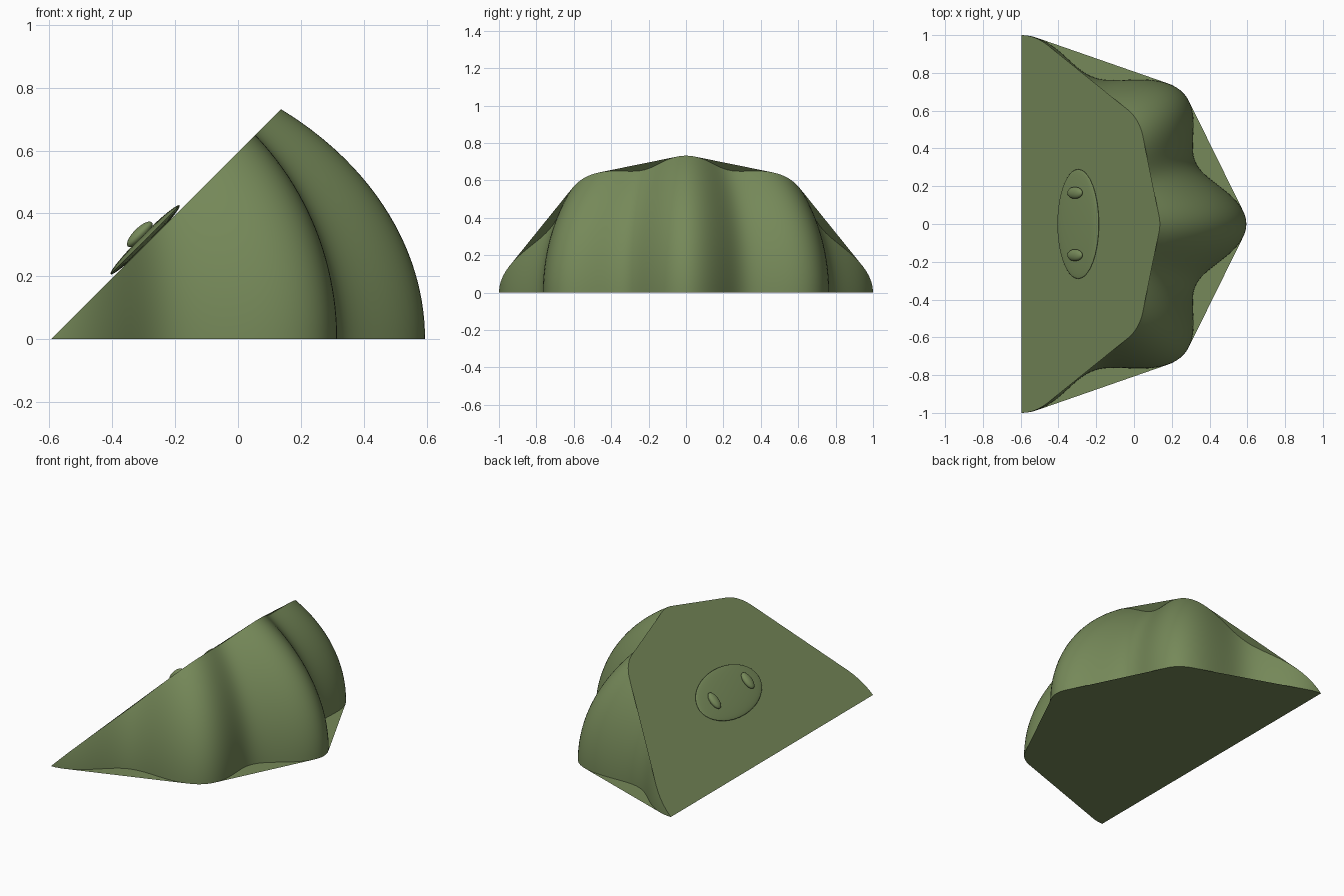
import bpy, bmesh, math
from mathutils import Vector, Matrix
from mathutils.geometry import convex_hull_2d

if "Cube" in bpy.data.objects:
    bpy.data.objects.remove(bpy.data.objects["Cube"], do_unlink=True)

green = bpy.data.materials.new("moss_green")
green.use_nodes = True
green.diffuse_color = (0.18, 0.25, 0.10, 1)
green.node_tree.nodes["Principled BSDF"].inputs["Base Color"].default_value = green.diffuse_color

X0 = -0.595            # hinge line where slope meets the ground
LENGTH, HEIGHT = 1.19, 0.928
COLS, ROWS = 128, 24


def make_object(name, bm):
    mesh = bpy.data.meshes.new(name)
    bm.to_mesh(mesh)
    bm.free()
    mesh.materials.append(green)
    obj = bpy.data.objects.new(name, mesh)
    bpy.context.collection.objects.link(obj)
    return obj


# Lobed dome wall, rising from the ground to the 45 degree slope
bm = bmesh.new()
grid = []
for i in range(COLS + 1):
    a = math.pi * (i / COLS - 0.5)
    r = 0.92 + 0.08 * math.cos(8 * a)
    reach, side = LENGTH * r * math.cos(a), r * math.sin(a)
    top = reach / math.sqrt(1 + (reach / HEIGHT) ** 2)
    column = []
    for j in range(ROWS + 1):
        z = top * j / ROWS
        s = math.sqrt(1 - (z / HEIGHT) ** 2)
        column.append(bm.verts.new((X0 + reach * s, side * s, z)))
    grid.append(column)
for left, right in zip(grid, grid[1:]):
    for j in range(ROWS):
        face = bm.faces.new((left[j], right[j], right[j + 1], left[j + 1]))
        face.smooth = True


# Flat caps span the convex outline of the wall's edges
def cap(row, flip):
    pts = [c[row].co.copy() for c in grid]
    order = convex_hull_2d([(p.x, p.y) for p in pts])
    face = bm.faces.new([bm.verts.new(pts[k]) for k in order])
    face.normal_update()
    if (face.normal.z < 0) != flip:
        face.normal_flip()


cap(0, True)
cap(ROWS, False)
# collapse the zero-height wall ends
bmesh.ops.dissolve_degenerate(bm, dist=1e-5, edges=[e for e in bm.edges if len(e.link_faces) and e.link_faces[0].smooth])
make_object("lobed_body", bm)


# Snout parts: flattened ellipsoids lying on the slope
def slope_ellipsoid(name, x, y, lift, radii):
    bm = bmesh.new()
    bmesh.ops.create_uvsphere(bm, u_segments=40, v_segments=20, radius=1)
    for f in bm.faces:
        f.smooth = True
    obj = make_object(name, bm)
    normal = Vector((-1, 0, 1)).normalized()
    centre = Vector((x, y, x - X0)) + normal * lift
    obj.matrix_world = (Matrix.Translation(centre) @ Matrix.Rotation(-math.pi / 4, 4, "Y")
                        @ Matrix.Diagonal((*radii, 1)))


slope_ellipsoid("snout_disc", -0.287, 0, 0.012, (0.155, 0.29, 0.016))
for name, side in (("nostril_left", 1), ("nostril_right", -1)):
    slope_ellipsoid(name, -0.287, side * 0.165, 0.036, (0.054, 0.031, 0.02))
